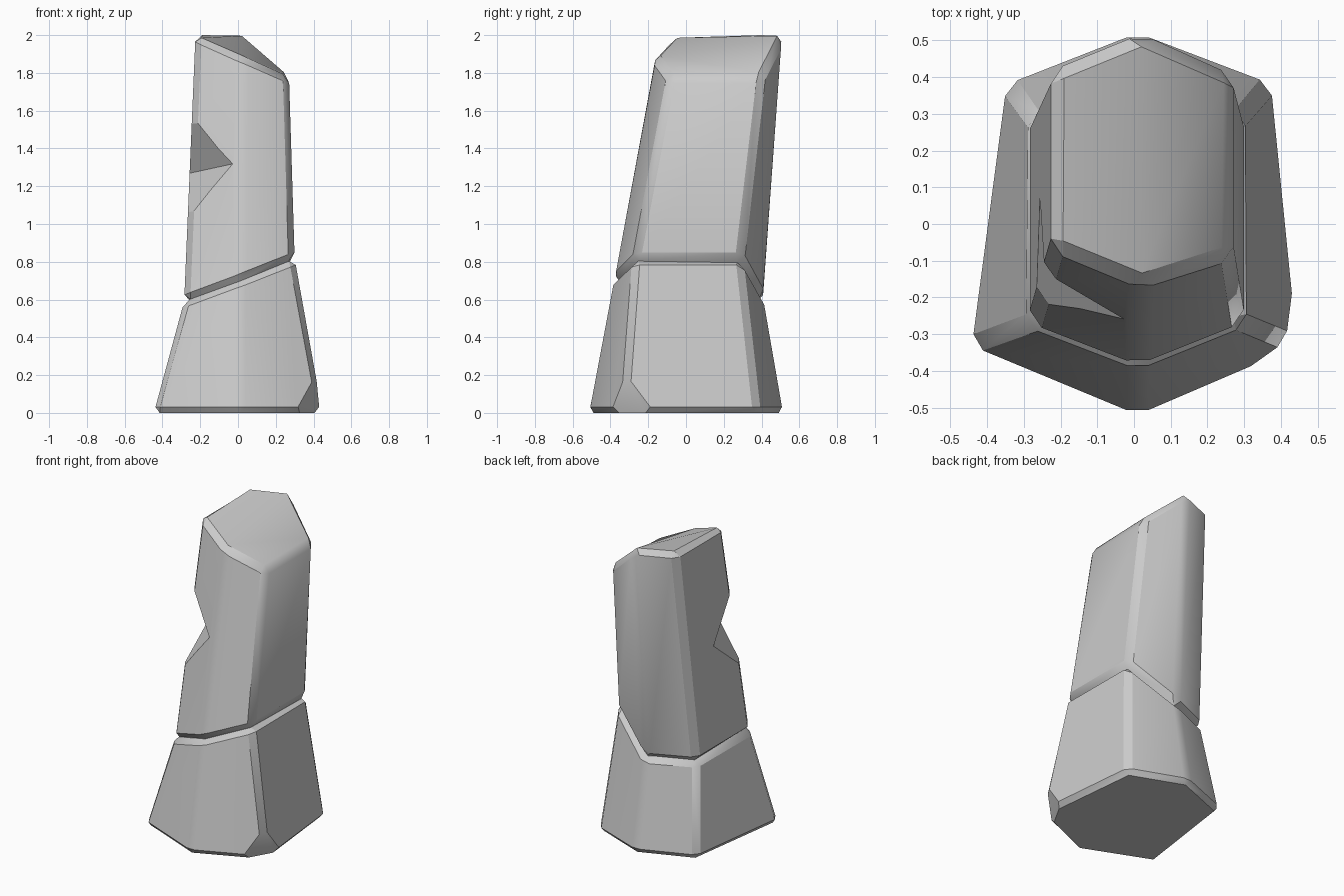
import bpy, bmesh, math
from mathutils import Vector

if "Cube" in bpy.data.objects:
    bpy.data.objects.remove(bpy.data.objects["Cube"])


def finish(name, bm, smooth=True):
    bmesh.ops.recalc_face_normals(bm, faces=bm.faces[:])
    mesh = bpy.data.meshes.new(name)
    bm.to_mesh(mesh)
    bm.free()
    if smooth:
        mesh.polygons.foreach_set("use_smooth", [True] * len(mesh.polygons))
        mesh.set_sharp_from_angle(angle=math.radians(30))
    obj = bpy.data.objects.new(name, mesh)
    bpy.context.collection.objects.link(obj)
    return obj


def hex_block(lower, upper, bevel):
    """Six-sided block; rings run front, right front, right back, back, left back, left front."""
    bm = bmesh.new()
    lo = [bm.verts.new(p) for p in lower]
    up = [bm.verts.new(p) for p in upper]
    for i in range(6):
        j = (i + 1) % 6
        bm.faces.new((lo[i], lo[j], up[j], up[i]))
    # each cap folds along its front-to-back line
    for ring in (lo, up):
        bm.faces.new(ring[:4])
        bm.faces.new(ring[3:] + ring[:1])
    bmesh.ops.recalc_face_normals(bm, faces=bm.faces[:])
    folds = [{r[0], r[3]} for r in (lo, up)]
    edges = [e for e in bm.edges if set(e.verts) not in folds]
    bmesh.ops.bevel(bm, geom=edges, offset=bevel, offset_type='OFFSET',
                    segments=1, profile=0.5, affect='EDGES', clamp_overlap=True)
    return bm


def chip(bm, a, b, c):
    """Slice off the corner outside the plane through three points."""
    a, b, c = Vector(a), Vector(b), Vector(c)
    n = (b - a).cross(c - a).normalized()
    if n.dot(a) < 0:
        n = -n
    bmesh.ops.bisect_plane(bm, geom=bm.verts[:] + bm.edges[:] + bm.faces[:],
                           plane_co=a, plane_no=n, clear_outer=True)
    bmesh.ops.holes_fill(bm, edges=[e for e in bm.edges if e.is_boundary], sides=0)


ground = [(0.01, -0.525, 0), (0.45, -0.335, 0), (0.375, 0.385, 0),
          (0.01, 0.525, 0), (-0.35, 0.385, 0), (-0.45, -0.335, 0)]
seam = [(0.01, -0.39, 0.70), (0.3, -0.275, 0.815), (0.3, 0.295, 0.815),
        (0.01, 0.42, 0.59), (-0.285, 0.29, 0.59), (-0.285, -0.275, 0.59)]
crown = [(0.02, -0.17, 1.89), (0.27, -0.09, 1.78), (0.27, 0.41, 1.78),
         (0.02, 0.52, 2.0), (-0.225, 0.42, 2.0), (-0.225, -0.07, 2.0)]

# flared base stone with a chipped foot
bm = hex_block(ground, seam, 0.032)
chip(bm, (0.43, -0.17, 0), (0.3, -0.4, 0), (0.41, -0.305, 0.17))
finish("base_stone", bm)

# leaning upper stone
upper_stone = finish("upper_stone", hex_block(seam, crown, 0.035))

# wedge that gouges the front left edge
front, left = Vector((-0.02, -0.27, 1.32)), Vector((-0.25, 0.07, 1.27))
high, low = Vector((-0.23, -0.13, 1.54)), Vector((-0.25, -0.2, 1.06))
mid = (front + left) / 2
bm = bmesh.new()
v = [bm.verts.new(mid + (p - mid) * 1.6) for p in (front, left, high, low)]
for tri in ((0, 1, 2), (0, 3, 1), (0, 2, 3), (1, 3, 2)):
    bm.faces.new([v[i] for i in tri])
cutter = finish("notch_cutter", bm, smooth=False)
cutter.hide_render = True
cutter.display_type = 'WIRE'
mod = upper_stone.modifiers.new("notch", 'BOOLEAN')
mod.operation = 'DIFFERENCE'
mod.solver = 'EXACT'
mod.object = cutter
